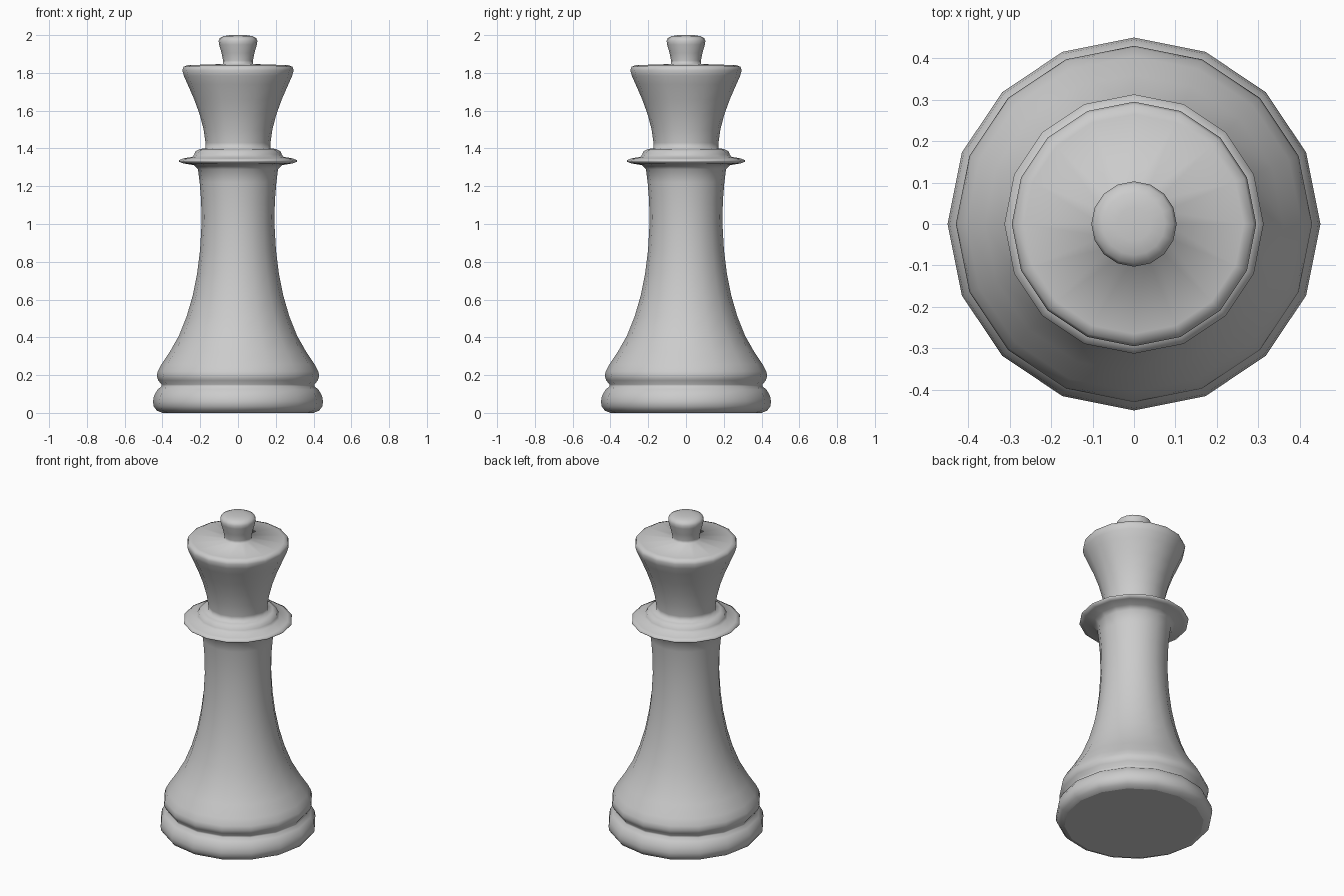
import bpy, bmesh, math

SIDES = 16

# Profile sections as (radius, height), from the bottom up
base = [(0.40, 0), (0.43, 0.012), (0.447, 0.035), (0.45, 0.06), (0.445, 0.09),
        (0.425, 0.125), (0.405, 0.14)]
foot = [(0.405, 0.15), (0.422, 0.172), (0.43, 0.195), (0.425, 0.22), (0.405, 0.258)]
shaft = [(0.36, 0.325), (0.312, 0.41), (0.272, 0.51), (0.24, 0.62), (0.216, 0.74),
         (0.201, 0.86), (0.193, 1.0), (0.195, 1.12), (0.203, 1.22), (0.212, 1.29)]
collar = [(0.235, 1.312), (0.29, 1.321), (0.313, 1.33), (0.313, 1.337), (0.29, 1.347),
          (0.24, 1.356), (0.231, 1.37), (0.225, 1.385), (0.20, 1.397), (0.172, 1.401)]
crown = [(0.172, 1.43), (0.182, 1.50), (0.203, 1.58), (0.232, 1.66), (0.267, 1.74),
         (0.287, 1.785), (0.295, 1.815), (0.288, 1.833), (0.265, 1.841), (0.08, 1.847)]
finial = [(0.079, 1.865), (0.087, 1.905), (0.10, 1.95), (0.103, 1.97),
          (0.096, 1.985), (0.075, 1.995), (0.04, 2.0)]


def lathe(name, profile):
    bm = bmesh.new()
    rings = [[bm.verts.new((r * math.cos(2 * math.pi * i / SIDES),
                            r * math.sin(2 * math.pi * i / SIDES), z))
              for i in range(SIDES)] for r, z in profile]
    for a, b in zip(rings, rings[1:]):
        for i in range(SIDES):
            j = (i + 1) % SIDES
            bm.faces.new((a[i], a[j], b[j], b[i]))
    bottom = bm.faces.new(rings[0][::-1])
    bm.faces.new(rings[-1])
    for f in bm.faces:
        f.smooth = True
    # flat underside with a sharp rim
    bottom.smooth = False
    for e in bottom.edges:
        e.smooth = False
    mesh = bpy.data.meshes.new(name)
    bm.to_mesh(mesh)
    bm.free()
    obj = bpy.data.objects.new(name, mesh)
    bpy.context.collection.objects.link(obj)
    return obj


# The whole piece is one turned surface
lathe("turned_chess_piece", base + foot + shaft + collar + crown + finial)
